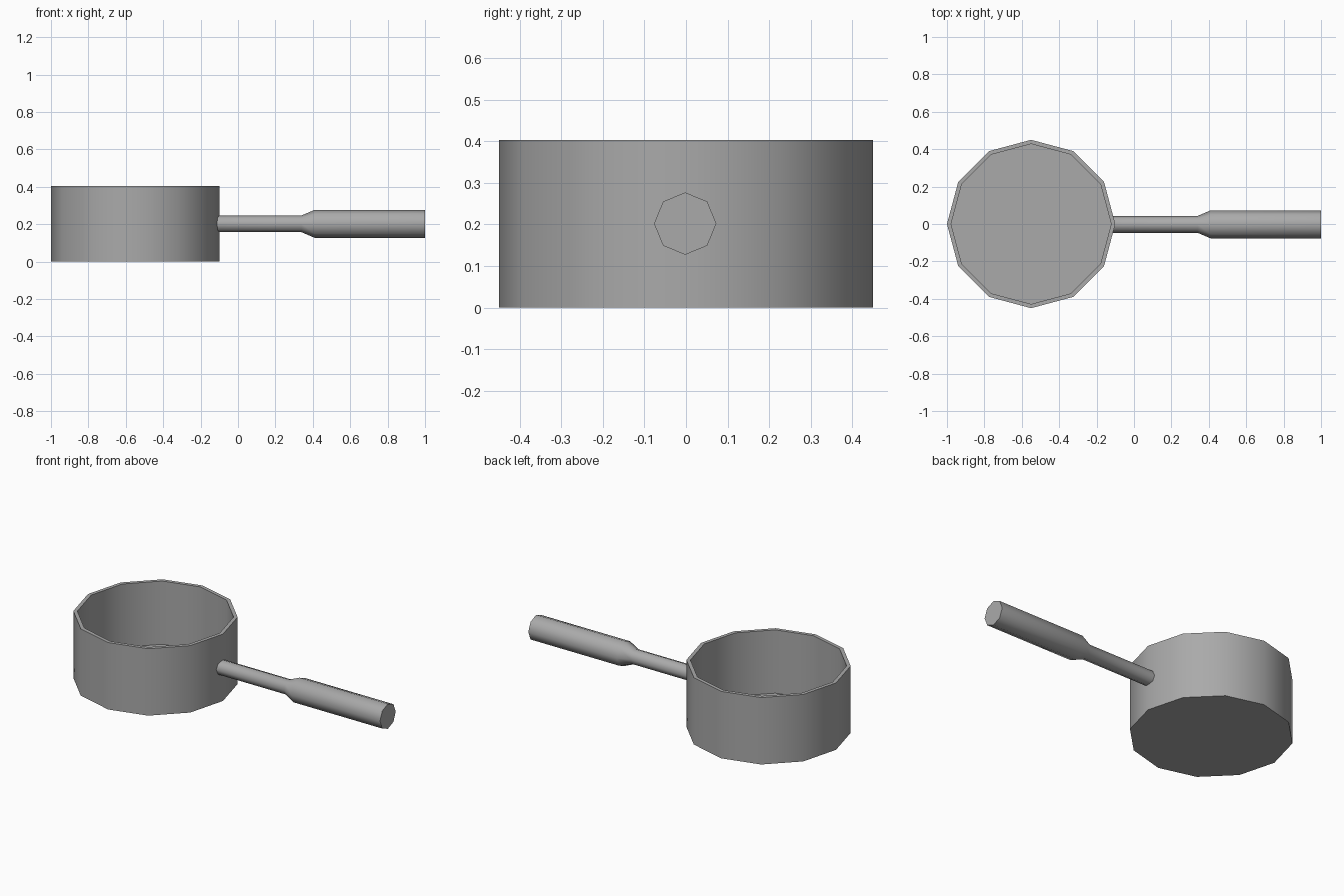
import bpy, bmesh
from math import cos, sin, pi, radians
from mathutils import Matrix

cube = bpy.data.objects.get("Cube")
if cube:
    bpy.data.objects.remove(cube, do_unlink=True)

# Single grey metal
metal = bpy.data.materials.new("grey_metal")
metal.use_nodes = True
grey = (0.4, 0.4, 0.4, 1)
metal.diffuse_color = grey
metal.node_tree.nodes["Principled BSDF"].inputs["Base Color"].default_value = grey


def lathe(name, profile, sides, matrix):
    """Revolve (radius, height) points around z and cap both ends."""
    bm = bmesh.new()
    rings = []
    for r, h in profile:
        angles = [2 * pi * i / sides for i in range(sides)]
        rings.append([bm.verts.new((r * cos(a), r * sin(a), h)) for a in angles])
    for low, high in zip(rings, rings[1:]):
        for i in range(sides):
            j = (i + 1) % sides
            bm.faces.new((low[i], low[j], high[j], high[i]))
    bm.faces.new(rings[0][::-1])
    bm.faces.new(rings[-1])
    bmesh.ops.recalc_face_normals(bm, faces=bm.faces)
    mesh = bpy.data.meshes.new(name)
    bm.to_mesh(mesh)
    bm.free()
    mesh.materials.append(metal)
    obj = bpy.data.objects.new(name, mesh)
    obj.matrix_world = matrix
    bpy.context.collection.objects.link(obj)
    bpy.ops.object.select_all(action='DESELECT')
    obj.select_set(True)
    bpy.context.view_layer.objects.active = obj
    bpy.ops.object.shade_smooth_by_angle(angle=radians(60))
    return obj


# Open twelve-sided pot: outer wall, rim, inner wall, floor
lathe("pot", [(0.45, 0), (0.45, 0.403), (0.428, 0.403), (0.428, 0.022)],
      12, Matrix.Translation((-0.55, 0, 0)))

# Octagonal handle: thin neck, flare, thick grip, lying along x
lathe("handle", [(0.045, -0.115), (0.045, 0.34), (0.075, 0.41), (0.075, 1)],
      8, Matrix.Translation((0, -0.002, 0.202)) @ Matrix.Rotation(pi / 2, 4, 'Y'))
